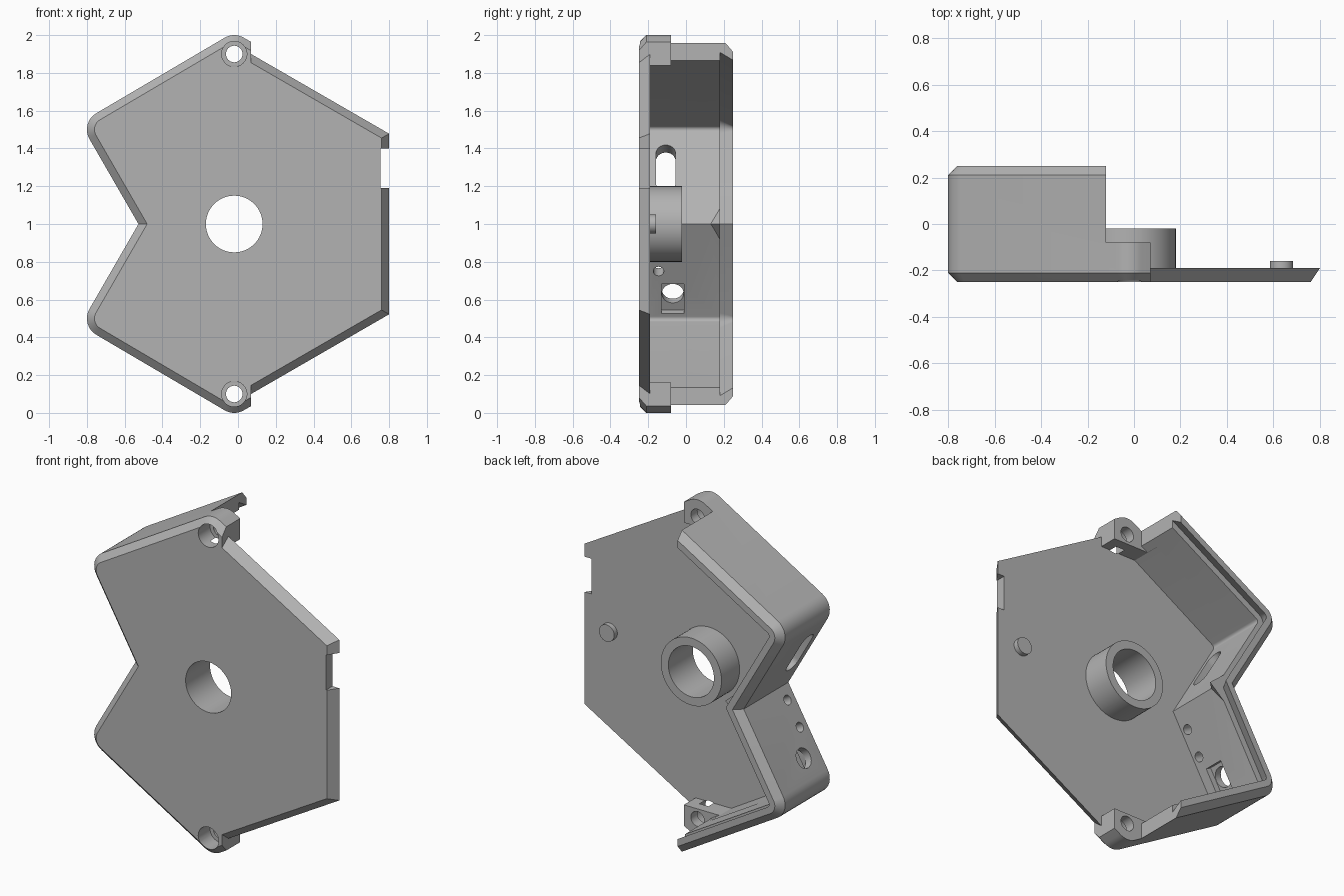
import bpy, bmesh, math
from mathutils import Vector, Matrix

if "Cube" in bpy.data.objects:
    bpy.data.objects.remove(bpy.data.objects["Cube"])

C30, T30 = math.cos(math.radians(30)), math.tan(math.radians(30))

grey = bpy.data.materials.new("grey plastic")
grey.diffuse_color = (0.45, 0.45, 0.45, 1)
grey.use_nodes = True
grey.node_tree.nodes["Principled BSDF"].inputs["Base Color"].default_value = grey.diffuse_color


def loft(name, rings):
    """Solid through matching rings of 3D points, capped at both ends."""
    bm = bmesh.new()
    vs = [[bm.verts.new(p) for p in ring] for ring in rings]
    n = len(vs[0])
    for a, b in zip(vs, vs[1:]):
        for i in range(n):
            bm.faces.new((a[i], a[(i + 1) % n], b[(i + 1) % n], b[i]))
    bm.faces.new(vs[0])
    bm.faces.new(vs[-1])
    bmesh.ops.recalc_face_normals(bm, faces=bm.faces)
    me = bpy.data.meshes.new(name)
    bm.to_mesh(me)
    bm.free()
    me.materials.append(grey)
    ob = bpy.data.objects.new(name, me)
    bpy.context.collection.objects.link(ob)
    return ob


def at_y(pts, y):
    return [(x, y, z) for x, z in pts]


def prism(name, pts, y0, y1):
    return loft(name, [at_y(pts, y0), at_y(pts, y1)])


def box(name, x0, x1, y0, y1, z0, z1):
    return prism(name, [(x0, z0), (x1, z0), (x1, z1), (x0, z1)], y0, y1)


def arc(cx, cz, r, a0, a1, n=8):
    return [(cx + r * math.cos(math.radians(a0 + (a1 - a0) * i / n)),
             cz + r * math.sin(math.radians(a0 + (a1 - a0) * i / n))) for i in range(n + 1)]


def circle(cx, cz, r, n=48):
    return arc(cx, cz, r, 0, 360, n)[:-1]


def combine(target, tool, op='DIFFERENCE'):
    m = target.modifiers.new("bool", 'BOOLEAN')
    m.operation, m.object, m.solver = op, tool, 'EXACT'
    bpy.context.view_layer.objects.active = target
    bpy.ops.object.modifier_apply(modifier=m.name)
    bpy.data.objects.remove(tool)


def left_side(d):
    """Left outline with the V notch, moved inwards by d."""
    r = 0.1 - d
    return (arc(-0.7, 0.5, r, 240, 150) + [(-0.527 + d / C30, 1.0)]
            + arc(-0.7, 1.5, r, 210, 120))


def outline(d, xr):
    """Whole outline with rounded top and bottom, closed at x = xr."""
    r = 0.1 - d
    z = 1.9 + r * C30 - (xr + 0.02 - r / 2) * T30
    return ([(xr, 2 - z)] + arc(-0.02, 0.1, r, 300, 240) + left_side(d)
            + arc(-0.02, 1.9, r, 120, 60) + [(xr, z)])


# chamfered outer body
body = loft("housing", [at_y(outline(d, 0.07), y) for d, y in
                        ((0.04, -0.25), (0, -0.21), (0, 0.21), (0.04, 0.25))])

# hollow: deep part leaves the screw ears, upper part, dovetail slot at the back
low = [(0.3, 0.16), (-0.165, 0.16)] + left_side(0.08) + [(-0.165, 1.84), (0.3, 1.84)]
combine(body, box("open_side", -0.12, 0.5, -0.08, 0.4, -0.2, 2.2))
combine(body, prism("low_cavity", low, -0.19, 0.0))
combine(body, prism("high_cavity", outline(0.08, 0.3), -0.08, 0.19))
combine(body, loft("slot", [at_y(outline(d, 0.3), y) for d, y in
                            ((0.042, 0.18), (0.078, 0.25), (0.088, 0.27))]))


# right half of the face plate with bevelled edge
def plate_ring(d, y):
    x, z = 0.8 - d, 1.478 - d * T30
    top = z + x * T30
    return at_y([(0, 2 - top), (x, 2 - z), (x, z), (0, top)], y)


combine(body, loft("plate", [plate_ring(0.04, -0.25), plate_ring(0, -0.19)]), 'UNION')
combine(body, box("edge_notch", 0.755, 1, -0.4, 0, 1.19, 1.40))

# central boss and locating peg
combine(body, prism("boss", circle(-0.02, 1, 0.2, 64), -0.22, -0.02), 'UNION')
combine(body, prism("bore", circle(-0.02, 1, 0.15, 64), -0.4, 0.1))
combine(body, prism("peg", circle(0.635, 1, 0.05, 32), -0.22, -0.16), 'UNION')

# small wedge behind the notch, under the back slot
combine(body, loft("wedge", [at_y([(-0.515, 1 - s), (-0.515 + t, 1), (-0.515, 1 + s)], y)
                             for s, t, y in ((0.03, 0.04, 0.09), (0.11, 0.13, 0.18))]), 'UNION')

# screw holes with counterbores
for z in (0.1, 1.9):
    combine(body, prism("screw_hole", circle(-0.02, z, 0.044, 32), -0.4, 0.1))
    combine(body, prism("counterbore", circle(-0.02, z, 0.067, 32), -0.4, -0.14))


# openings through the notch walls; side is +1 for the upper wall, -1 for the lower
def wall_cut(pts, side, y, z, t0, t1):
    along = Vector((-0.5, 0, side * C30))
    out = Vector((-C30, 0, -side * 0.5))
    c = Vector((-0.435 - abs(z - 1) * T30, y, z))
    combine(body, loft("wall_cutter", [[c + along * u + Vector((0, v, 0)) + out * t
                                        for u, v in pts] for t in (t0, t1)]))


capsule = arc(0.09, 0, 0.052, -90, 90, 12) + arc(-0.09, 0, 0.052, 90, 270, 12)
wall_cut(capsule, 1, -0.107, 1.295, -0.03, 0.15)
for z in (0.75, 0.89):
    wall_cut(circle(0, 0, 0.028, 24), -1, -0.145, z, -0.03, 0.15)
wall_cut(circle(0, 0, 0.058, 32), -1, -0.07, 0.615, -0.03, 0.15)
wall_cut([(-0.09, -0.06), (0.09, -0.06), (0.09, 0.06), (-0.09, 0.06)],
         -1, -0.07, 0.605, -0.02, 0.035)

# smooth the rounded corners only
bpy.ops.object.select_all(action='DESELECT')
body.select_set(True)
bpy.context.view_layer.objects.active = body
bpy.ops.object.shade_smooth_by_angle(angle=math.radians(20))
